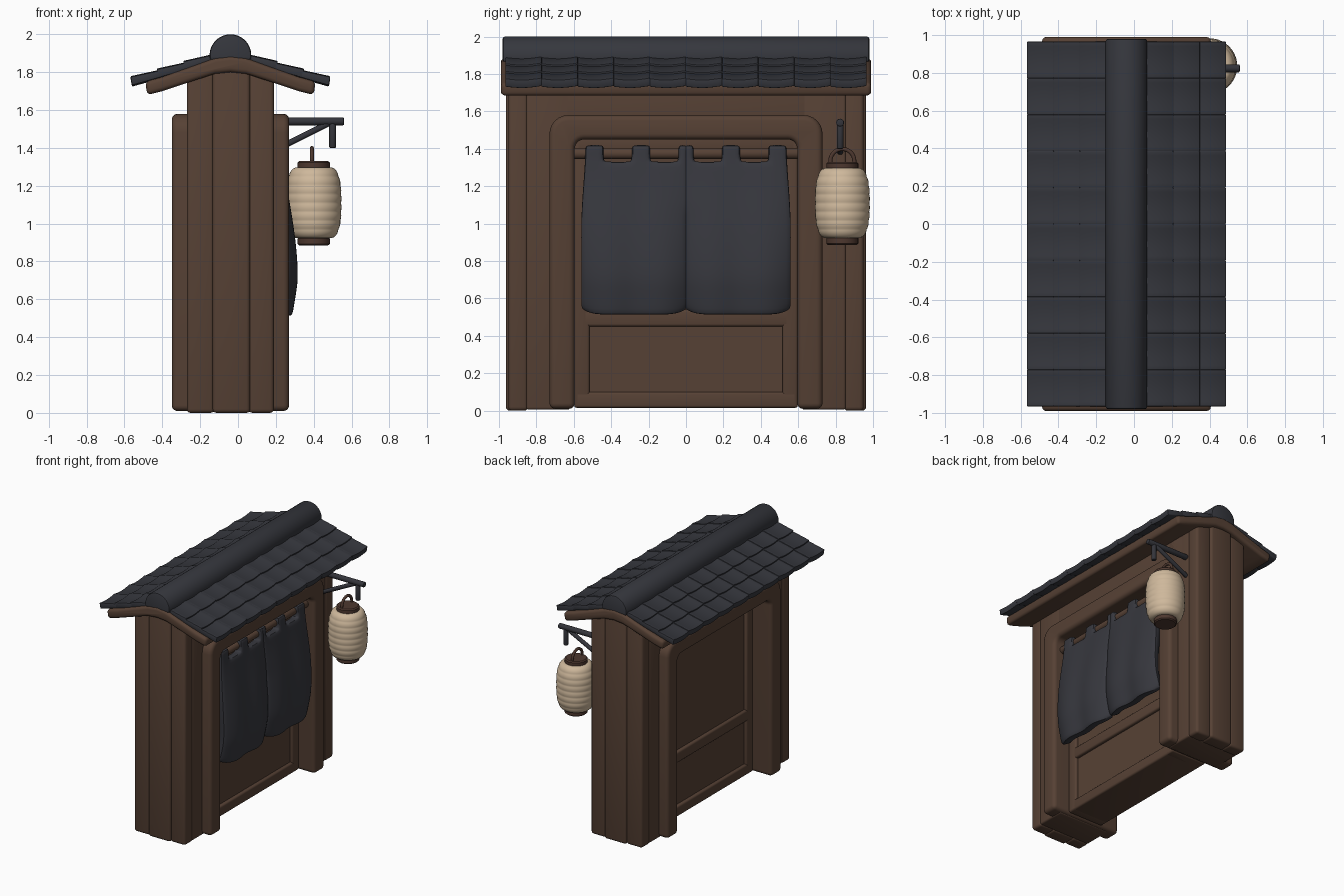
import bpy, bmesh, math
from mathutils import Vector

if "Cube" in bpy.data.objects:
    bpy.data.objects.remove(bpy.data.objects["Cube"])


def material(name, rgb):
    m = bpy.data.materials.new(name)
    m.diffuse_color = (*rgb, 1)
    m.use_nodes = True
    m.node_tree.nodes["Principled BSDF"].inputs["Base Color"].default_value = m.diffuse_color
    return m


WOOD = material("brown wood", (0.094, 0.053, 0.035))
CAP = material("reddish wood", (0.075, 0.039, 0.028))
SLATE = material("slate tile", (0.036, 0.038, 0.047))
CLOTH = material("dark cloth", (0.038, 0.039, 0.048))
IRON = material("dark iron", (0.034, 0.035, 0.043))
PAPER = material("cream paper", (0.62, 0.48, 0.33))
CX = -0.04          # middle of the wall thickness


def finish(name, bm, mat, bevel=0, segs=3, mods=()):
    bmesh.ops.recalc_face_normals(bm, faces=bm.faces)
    me = bpy.data.meshes.new(name)
    bm.to_mesh(me)
    bm.free()
    ob = bpy.data.objects.new(name, me)
    bpy.context.collection.objects.link(ob)
    me.materials.append(mat)
    bpy.ops.object.select_all(action='DESELECT')
    ob.select_set(True)
    bpy.context.view_layer.objects.active = ob
    for kind, props in mods:
        m = ob.modifiers.new(kind, kind)
        for k, v in props.items():
            setattr(m, k, v)
    if bevel:
        m = ob.modifiers.new("bevel", 'BEVEL')
        m.width, m.segments, m.limit_method = bevel, segs, 'ANGLE'
        m.angle_limit = math.radians(40)
    for m in list(ob.modifiers):
        bpy.ops.object.modifier_apply(modifier=m.name)
    bpy.ops.object.shade_smooth_by_angle(angle=math.radians(40))
    return ob


def prism(name, pts, axis, a, b, mat, bevel=0.02, segs=3):
    # axis 'x': points are (y, z); axis 'y': points are (x, z)
    bm = bmesh.new()
    def mk(p, d):
        return (d, p[0], p[1]) if axis == 'x' else (p[0], d, p[1])
    lo = [bm.verts.new(mk(p, a)) for p in pts]
    hi = [bm.verts.new(mk(p, b)) for p in pts]
    bm.faces.new(lo)
    bm.faces.new(hi[::-1])
    n = len(pts)
    for i in range(n):
        j = (i + 1) % n
        bm.faces.new((lo[i], lo[j], hi[j], hi[i]))
    return finish(name, bm, mat, bevel, segs)


def box(name, x0, x1, y0, y1, z0, z1, mat=WOOD, bevel=0.02):
    return prism(name, [(y0, z0), (y1, z0), (y1, z1), (y0, z1)], 'x', x0, x1, mat, bevel)


def rod(name, a, b, r, mat, bevel=0.006):
    a, b = Vector(a), Vector(b)
    bm = bmesh.new()
    bmesh.ops.create_cone(bm, cap_ends=True, segments=20, radius1=r, radius2=r, depth=(b - a).length)
    q = (b - a).to_track_quat('Z', 'Y')
    for v in bm.verts:
        v.co = q @ v.co + (a + b) / 2
    return finish(name, bm, mat, bevel, 2)


def lathe(name, prof, cx, cy, mat, n=40):
    bm = bmesh.new()
    rings = [[bm.verts.new((cx + r * math.cos(2 * math.pi * i / n), cy + r * math.sin(2 * math.pi * i / n), z))
              for i in range(n)] for r, z in prof]
    for p, q in zip(rings, rings[1:]):
        for i in range(n):
            j = (i + 1) % n
            bm.faces.new((p[i], p[j], q[j], q[i]))
    bm.faces.new(rings[0])
    bm.faces.new(rings[-1])
    return finish(name, bm, mat)


def arc(cy, cz, r, a0, a1, n=6):
    return [(cy + r * math.cos(math.radians(a0 + (a1 - a0) * i / n)),
             cz + r * math.sin(math.radians(a0 + (a1 - a0) * i / n))) for i in range(n + 1)]


# End posts: three upright planks each in front of a core
for s, side in ((-1, "front"), (1, "back")):
    y = lambda a, b: sorted((s * a, s * b))
    for nm, x0, x1, d, top in (("left", -0.27, -0.126, 0.950, 1.79), ("middle", -0.134, 0.064, 0.963, 1.84),
                               ("right", 0.056, 0.19, 0.950, 1.79)):
        box(f"{side}_{nm}_plank", x0, x1, *y(0.845, d), 0.0, top, bevel=0.02)
    box(side + "_post_core", -0.27, 0.19, *y(0.62, 0.855), 0.005, 1.78, bevel=0.014)

# Wall above the frame
box("upper_wall", -0.27, 0.19, -0.8, 0.8, 1.47, 1.77)

# Inverted U frame with rounded corners
outer = [(0.73, 0.01)] + arc(0.63, 1.48, 0.1, 0, 90) + arc(-0.63, 1.48, 0.1, 90, 180) + [(-0.73, 0.01)]
inner = [(-0.595, 0.01)] + arc(-0.545, 1.40, 0.05, 180, 90) + arc(0.545, 1.40, 0.05, 90, 0) + [(0.595, 0.01)]
prism("door_frame", outer + inner, 'x', -0.35, 0.27, WOOD, 0.03, 4)

# Recessed panel with raised rim
XB, XF = -0.185, 0.13
box("panel_core", XB + 0.025, XF - 0.025, -0.6, 0.6, 0.04, 1.46, bevel=0)
box("bottom_rail", XB, XF, -0.595, 0.595, 0.015, 0.10, bevel=0.014)
box("middle_rail", XB, XF, -0.55, 0.55, 0.45, 0.54, bevel=0.014)
box("top_rail", XB, XF, -0.59, 0.59, 1.38, 1.46, bevel=0.014)
for s, side in ((-1, "front"), (1, "back")):
    y0, y1 = sorted((s * 0.515, s * 0.598))
    box(side + "_stile", XB, XF, y0, y1, 0.015, 1.46, bevel=0.014)

# Curtain rod and the two hanging curtain halves with tabs
rod("curtain_rod", (0.185, -0.6, 1.375), (0.185, 0.6, 1.375), 0.03, WOOD)
for s, side in ((-1, "front"), (1, "back")):
    bm = bmesh.new()
    zs = [1.42, 1.375, 1.33] + [1.33 - 0.815 * k / 14 for k in range(1, 15)]
    grid = []
    for k, z in enumerate(zs):
        t = (1.42 - z) / 0.9
        row = []
        for i in range(12):
            u = i / 11
            inn = 0.004 if z < 1.08 else -0.008
            y = inn + (0.538 + 0.012 * math.sin(min(t * 1.1, 1) * math.pi) ** 2 + 0.012 * t - inn) * u
            x = 0.195 + 0.082 * math.sin(min(t * 1.25, 1) * math.pi / 2) ** 1.5 - 0.03 * max(0, t - 0.8) / 0.2
            x += 0.010 * t * math.cos(4 * math.pi * u + math.pi) - 0.045 * t * abs(2 * u - 1) ** 5
            zz = z
            if k == len(zs) - 1:                 # rounded lower corners
                zz += 0.035 * abs(2 * u - 1) ** 8
                y += 0.012 * (1 - 2 * u) * abs(2 * u - 1) ** 6
            row.append(bm.verts.new((x, s * y, zz)))
        grid.append(row)
    for k in range(len(zs) - 1):
        for i in range(11):
            if k < 2 and i in (1, 2, 3, 6, 7, 8):
                continue
            bm.faces.new((grid[k][i], grid[k][i + 1], grid[k + 1][i + 1], grid[k + 1][i]))
    for v in [v for v in bm.verts if not v.link_faces]:
        bm.verts.remove(v)
    finish(side + "_curtain", bm, CLOTH, mods=(
        ('SOLIDIFY', dict(thickness=0.07, offset=0)),
        ('BEVEL', dict(width=0.01, segments=1, limit_method='ANGLE', angle_limit=1.0)),
        ('SUBSURF', dict(levels=1))))

# Wooden roof board, bent over the wall
half_top = [(0.0, 1.885), (0.08, 1.875), (0.21, 1.828), (0.36, 1.775), (0.45, 1.75)]
half_low = [(0.44, 1.680), (0.36, 1.700), (0.21, 1.750), (0.08, 1.792), (0.0, 1.80)]
right = [(CX + d, z) for d, z in half_top + half_low]
left = [(CX - d, z) for d, z in (half_top[1:] + half_low[:-1])][::-1]
prism("roof_board", right + left, 'y', -0.99, 0.99, WOOD, 0.022)

# Overlapping roof tiles, three rows each side
W = 0.193
for s, side in ((-1, "left"), (1, "right")):
    bm = bmesh.new()
    for d0, d1 in ((0.06, 0.25), (0.22, 0.39), (0.36, 0.528)):
        for k in range(10):
            y0 = -0.965 + W * k
            rows = []
            for d, lift, t in ((d0, -0.008, 0.034), ((d0 + d1) / 2, -0.002, 0.04), (d1, 0.004, 0.045)):
                line = []
                for i in range(9):
                    u = i / 8
                    z = 1.925 - 0.29 * d + lift - 0.009 * math.sin(math.pi * u) + 0.004 * u
                    y = y0 - 0.001 + (W + 0.002) * u
                    x = CX + s * d
                    line.append((bm.verts.new((x, y, z)), bm.verts.new((x - s * 0.008, y, z - t))))
                rows.append(line)
            for a, b in zip(rows, rows[1:]):
                for i in range(8):
                    for h in (0, 1):
                        bm.faces.new((a[i][h], a[i + 1][h], b[i + 1][h], b[i][h]))
                for e in (0, 8):
                    bm.faces.new((a[e][0], b[e][0], b[e][1], a[e][1]))
            for r in (rows[0], rows[2]):
                for i in range(8):
                    bm.faces.new((r[i][0], r[i + 1][0], r[i + 1][1], r[i][1]))
    finish(side + "_roof_tiles", bm, SLATE, 0.006, 2)

# Rounded ridge cap
prism("ridge_cap", arc(CX, 1.89, 0.11, -14, 194, 24), 'y', -0.98, 0.98, SLATE, 0.012, 2)

# Iron lantern bracket
LX, LY = 0.40, 0.836
rod("bracket_arm", (0.18, LY - 0.012, 1.54), (0.56, LY - 0.012, 1.54), 0.021, IRON)
rod("bracket_brace", (0.18, LY - 0.012, 1.38), (0.48, LY - 0.012, 1.53), 0.016, IRON)
rod("bracket_hook", (0.50, LY - 0.012, 1.40), (0.50, LY - 0.012, 1.54), 0.018, IRON)

# Paper lantern with soft ribs, caps and carrying loop
prof = []
for k in range(65):
    t = -1 + 2 * k / 64
    r = 0.095 + 0.049 * (1 - abs(t) ** 3) ** 0.6 + 0.003 * abs(math.sin(4 * math.pi * (t + 1)))
    prof.append((r, 1.11 + 0.187 * t))
lathe("lantern_body", prof, LX, LY, PAPER)
for nm, z0, z1 in (("lantern_bottom", 0.885, 0.93), ("lantern_top", 1.288, 1.33)):
    lathe(nm, [(0.076, z0), (0.085, z0 + 0.008), (0.085, z1 - 0.008), (0.076, z1)], LX, LY, CAP)
bm = bmesh.new()
path = [(-0.064, 1.31)] + arc(0, 1.335, 0.064, 180, 0, 14) + [(0.064, 1.31)]
rings = []
for i, (py, pz) in enumerate(path):
    ang = math.pi - math.pi * min(max(i - 1, 0), 14) / 14
    rings.append([bm.verts.new((LX - 0.01 + 0.011 * math.sin(a),
                                LY + py + 0.011 * math.cos(a) * math.cos(ang),
                                pz + 0.011 * math.cos(a) * math.sin(ang)))
                  for a in [2 * math.pi * j / 10 for j in range(10)]])
for p, q in zip(rings, rings[1:]):
    for j in range(10):
        bm.faces.new((p[j], p[(j + 1) % 10], q[(j + 1) % 10], q[j]))
finish("lantern_loop", bm, CAP)
